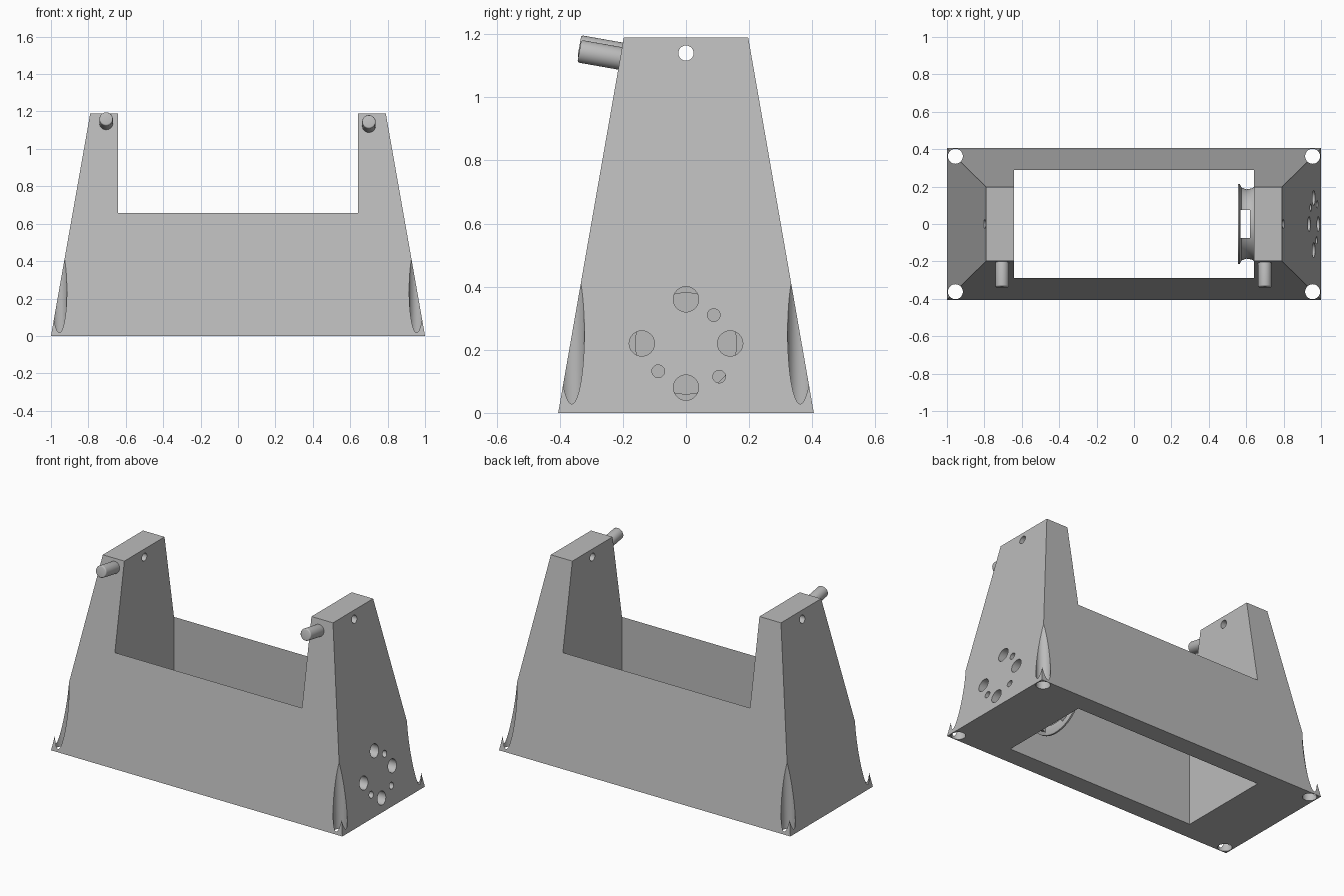
import bpy, bmesh, math
from mathutils import Vector

if "Cube" in bpy.data.objects:
    bpy.data.objects.remove(bpy.data.objects["Cube"], do_unlink=True)

grey = bpy.data.materials.new("plain grey")
grey.use_nodes = True
colour = (0.5, 0.5, 0.5, 1)
grey.diffuse_color = colour
grey.node_tree.nodes["Principled BSDF"].inputs["Base Color"].default_value = colour


def finish(name, bm):
    bmesh.ops.recalc_face_normals(bm, faces=bm.faces)
    mesh = bpy.data.meshes.new(name)
    bm.to_mesh(mesh)
    bm.free()
    mesh.materials.append(grey)
    obj = bpy.data.objects.new(name, mesh)
    bpy.context.collection.objects.link(obj)
    return obj


def box(name, size, centre):
    bm = bmesh.new()
    bmesh.ops.create_cube(bm, size=1)
    bmesh.ops.scale(bm, vec=size, verts=bm.verts)
    bmesh.ops.translate(bm, vec=centre, verts=bm.verts)
    return finish(name, bm)


def rod(name, start, end, radius):
    start, end = Vector(start), Vector(end)
    bm = bmesh.new()
    bmesh.ops.create_cone(bm, cap_ends=True, segments=48, radius1=radius,
                          radius2=radius, depth=(end - start).length)
    bmesh.ops.rotate(bm, matrix=(end - start).to_track_quat("Z", "Y").to_matrix(),
                     verts=bm.verts)
    bmesh.ops.translate(bm, vec=(start + end) / 2, verts=bm.verts)
    return finish(name, bm)


def activate(obj):
    bpy.ops.object.select_all(action="DESELECT")
    obj.select_set(True)
    bpy.context.view_layer.objects.active = obj


def cut(obj, cutters):
    activate(obj)
    for cutter in cutters:
        cutter.hide_render = True
        mod = obj.modifiers.new("cut", "BOOLEAN")
        mod.operation = "DIFFERENCE"
        mod.solver = "EXACT"
        mod.object = cutter
        bpy.ops.object.modifier_apply(modifier=mod.name)
        bpy.data.objects.remove(cutter, do_unlink=True)


def smooth(obj):
    activate(obj)
    bpy.ops.object.shade_smooth_by_angle(angle=math.radians(35))


# Tapered body
HEIGHT = 1.19
bm = bmesh.new()
bmesh.ops.create_cube(bm, size=2)
for v in bm.verts:
    top = v.co.z > 0
    v.co.x *= 0.79 if top else 1
    v.co.y *= 0.197 if top else 0.405
    v.co.z = HEIGHT if top else 0
body = finish("body", bm)

# Central opening, which leaves two end towers and sloping side walls
cutters = [box("opening_cutter", (1.285, 0.58, 3), (0, 0, 0.5))]

# Vertical corner holes and the spindle hole through both towers
for sx in (-1, 1):
    for sy in (-1, 1):
        x, y = sx * 0.955, sy * 0.362
        cutters.append(rod("corner_cutter", (x, y, -0.1), (x, y, 0.8), 0.04))
cutters.append(rod("spindle_cutter", (-1.2, 0, 1.14), (1.2, 0, 1.14), 0.024))

# Mounting holes in the left end
HUB_Z = 0.22
for y, z, r in ((0, 0.36, 0.04), (0.14, HUB_Z, 0.04), (-0.14, HUB_Z, 0.04),
                (0, 0.08, 0.04), (0.088, 0.31, 0.02), (-0.088, 0.132, 0.02),
                (0.105, 0.115, 0.02)):
    cutters.append(rod("mount_cutter", (0.6, y, z), (1.2, y, z), r))
cut(body, cutters)
smooth(body)

# Flared hollow ring on the inside of the left end
profile = [(0.645, 0.2), (0.63, 0.19), (0.6, 0.185), (0.575, 0.195), (0.565, 0.215),
           (0.555, 0.215), (0.555, 0.16), (0.645, 0.16)]
SIDES = 64
bm = bmesh.new()
loops = []
for i in range(SIDES):
    a = math.tau * i / SIDES
    loops.append([bm.verts.new((x, r * math.cos(a), HUB_Z + r * math.sin(a)))
                  for x, r in profile])
for i, loop in enumerate(loops):
    after = loops[(i + 1) % SIDES]
    for j in range(len(profile)):
        k = (j + 1) % len(profile)
        bm.faces.new((loop[j], loop[k], after[k], after[j]))
ring = finish("inner_ring", bm)
cut(ring, [box("slot_cutter", (0.05, 0.15, 1), (0.595, 0, HUB_Z))])
smooth(ring)

# Tilted pins on the front of each tower
for name, x, z in (("right_pin", -0.705, 1.161), ("left_pin", 0.7, 1.146)):
    tip = Vector((x, -0.338, z))
    pin = rod(name, tip + Vector((0, 0.187, -0.033)), tip, 0.036)
    activate(pin)
    mod = pin.modifiers.new("rounded_end", "BEVEL")
    mod.width = 0.007
    mod.segments = 3
    mod.limit_method = "ANGLE"
    mod.angle_limit = math.radians(40)
    bpy.ops.object.modifier_apply(modifier=mod.name)
    smooth(pin)
